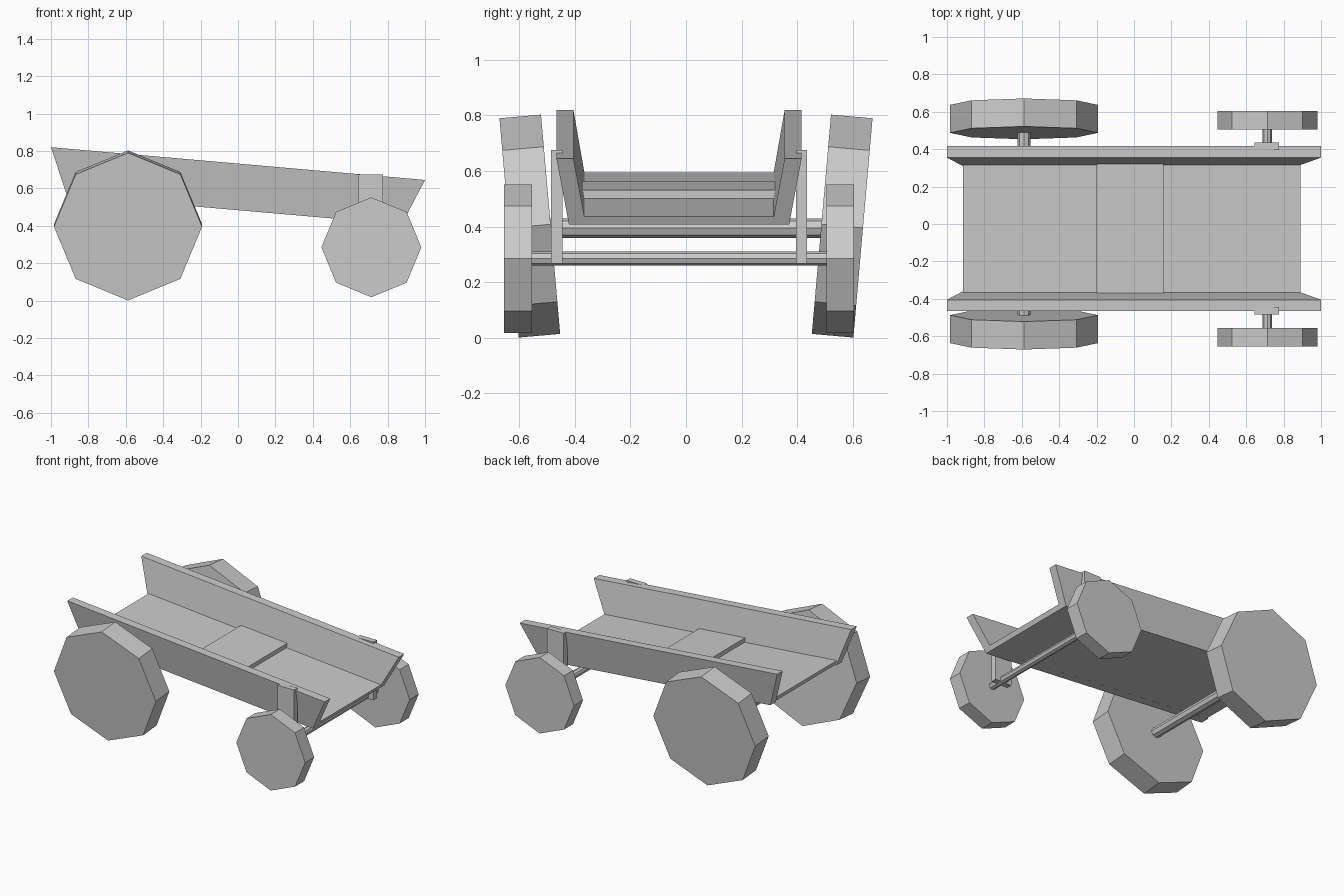
import bpy, math
from mathutils import Matrix

if "Cube" in bpy.data.objects:
    bpy.data.objects.remove(bpy.data.objects["Cube"])

BODY_Y = -0.025   # centre line of the bed and front wheels


def mesh_object(name, verts, faces):
    me = bpy.data.meshes.new(name)
    me.from_pydata(verts, [], faces)
    ob = bpy.data.objects.new(name, me)
    bpy.context.collection.objects.link(ob)
    return ob


def prism(name, profile, span):
    """Solid from an (x, z) outline; span(i) gives the two y values of corner i."""
    n = len(profile)
    verts = [(x, span(i)[k], z) for k in (0, 1) for i, (x, z) in enumerate(profile)]
    faces = [tuple(range(n)), tuple(range(2 * n - 1, n - 1, -1))]
    faces += [(i, i + n, (i + 1) % n + n, (i + 1) % n) for i in range(n)]
    ob = mesh_object(name, verts, faces)
    bpy.context.view_layer.objects.active = ob
    bpy.ops.object.select_all(action='DESELECT')
    ob.select_set(True)
    bpy.ops.object.mode_set(mode='EDIT')
    bpy.ops.mesh.select_all(action='SELECT')
    bpy.ops.mesh.normals_make_consistent(inside=False)
    bpy.ops.object.mode_set(mode='OBJECT')
    return ob


def octagon(name, centre, radius, width, tilt=0.0):
    """Eight-sided cylinder along y with a corner on top."""
    bpy.ops.mesh.primitive_cylinder_add(vertices=8, radius=radius, depth=width)
    ob = bpy.context.object
    ob.name = name
    ob.data.transform(Matrix.Translation(centre)
                      @ Matrix.Rotation(tilt, 4, 'X')
                      @ Matrix.Rotation(math.pi / 2, 4, 'X'))
    return ob


# sloping floor of the bed
floor = [(-0.915, 0.595), (0.89, 0.437), (0.875, 0.407), (-0.905, 0.563)]
prism("bed_floor", floor, lambda i: (BODY_Y - 0.345, BODY_Y + 0.345))

# raised plate in the middle of the floor
plate = [(-0.20, 0.562), (0.157, 0.531), (0.155, 0.48), (-0.20, 0.51)]
prism("raised_plate", plate, lambda i: (BODY_Y - 0.345, BODY_Y + 0.345))

# outward leaning side boards, front brackets and wheels
board = [(-1.0, 0.82), (1.0, 0.645), (0.875, 0.407), (-0.915, 0.563)]
for side, tag in ((1, "left"), (-1, "right")):
    def lean(i, s=side):
        inner, outer = (0.38, 0.441) if i < 2 else (0.335, 0.396)
        return BODY_Y + s * inner, BODY_Y + s * outer
    prism("side_board_" + tag, board, lean)

    bracket = [(0.645, 0.675), (0.775, 0.675), (0.775, 0.267), (0.645, 0.267)]
    prism("axle_bracket_" + tag, bracket,
          lambda i, s=side: (BODY_Y + s * 0.42, BODY_Y + s * 0.46))

    octagon("front_wheel_" + tag, (0.713, BODY_Y + side * 0.58, 0.285), 0.267, 0.10)
    octagon("rear_wheel_" + tag, (-0.588, side * 0.562, 0.402), 0.396, 0.15,
            -side * math.radians(5))

# axles
octagon("front_axle", (0.713, BODY_Y, 0.285), 0.025, 1.08)
octagon("rear_axle", (-0.588, 0, 0.395), 0.035, 1.02)
